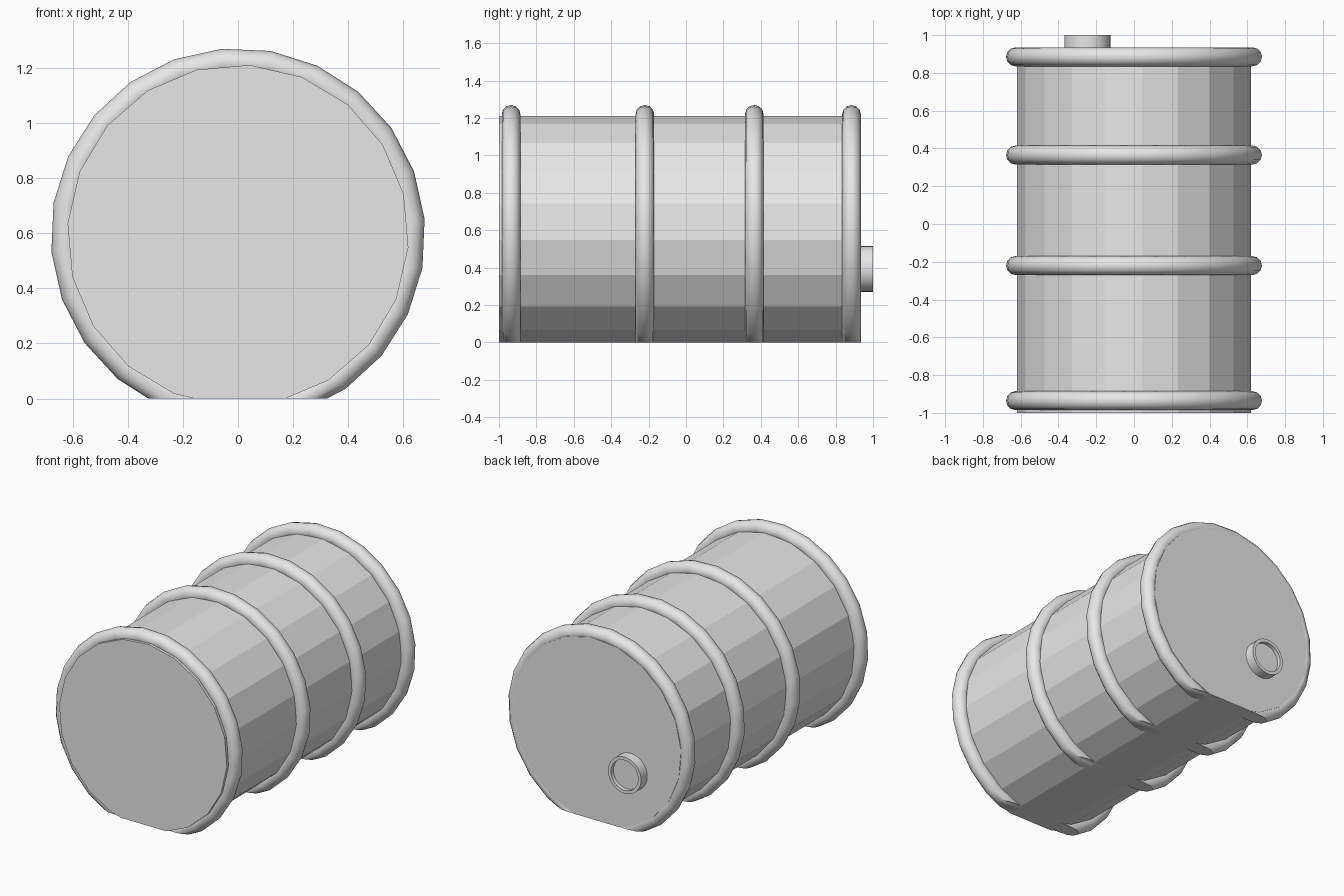
import bpy, bmesh
from math import radians, pi
from mathutils import Matrix, Vector

if "Cube" in bpy.data.objects:
    bpy.data.objects.remove(bpy.data.objects["Cube"], do_unlink=True)

AXIS_Z = 0.592   # height of the barrel's axis

grey = bpy.data.materials.new("plain grey")
grey.use_nodes = True
grey.diffuse_color = (0.8, 0.8, 0.8, 1)
grey.node_tree.nodes["Principled BSDF"].inputs["Base Color"].default_value = (0.8, 0.8, 0.8, 1)


def lathe(name, profile, sides, start, x=0, z=AXIS_Z, closed=False, smooth=None):
    """Spin (radius, y) points round the y axis, then trim flat at the ground."""
    bm = bmesh.new()
    verts = [bm.verts.new((r, y, 0)) for r, y in profile]
    pairs = list(zip(verts, verts[1:]))
    if closed:
        pairs.append((verts[-1], verts[0]))
    edges = [bm.edges.new(p) for p in pairs]
    bmesh.ops.rotate(bm, verts=verts, cent=(0, 0, 0), matrix=Matrix.Rotation(-radians(start), 3, 'Y'))
    bmesh.ops.spin(bm, geom=verts + edges, cent=(0, 0, 0), axis=(0, 1, 0), angle=2 * pi, steps=sides)
    bmesh.ops.remove_doubles(bm, verts=bm.verts[:], dist=0.0005)
    bmesh.ops.translate(bm, verts=bm.verts[:], vec=(x, 0, z))
    cut = bmesh.ops.bisect_plane(bm, geom=bm.verts[:] + bm.edges[:] + bm.faces[:], dist=1e-5,
                                 plane_co=(0, 0, 0), plane_no=(0, 0, -1), clear_outer=True)
    rim = [e for e in cut["geom_cut"] if isinstance(e, bmesh.types.BMEdge)]
    if rim:
        bmesh.ops.contextual_create(bm, geom=rim)
    bmesh.ops.recalc_face_normals(bm, faces=bm.faces[:])
    mesh = bpy.data.meshes.new(name)
    bm.to_mesh(mesh)
    bm.free()
    mesh.materials.append(grey)
    obj = bpy.data.objects.new(name, mesh)
    bpy.context.collection.objects.link(obj)
    if smooth:
        bpy.ops.object.select_all(action='DESELECT')
        obj.select_set(True)
        bpy.context.view_layer.objects.active = obj
        bpy.ops.object.shade_smooth_by_angle(angle=radians(smooth))
    return obj


# Drum with closed ends
lathe("barrel_body", [(0, -1), (0.62, -1), (0.62, 0.935), (0, 0.935)], 20, 14)

# Rounded hoops
hoop = [Vector((0.05, 0)) for _ in range(12)]
for i, v in enumerate(hoop):
    v.rotate(Matrix.Rotation(2 * pi * i / 12, 2))
for i, y in enumerate((-0.935, -0.22, 0.365, 0.885)):
    lathe(f"hoop_{i + 1}", [(0.63 + v.x, y + v.y) for v in hoop], 24, 5, closed=True, smooth=35)

# Short spout with a recessed lid on the back end
lathe("spout", [(0.122, 0.92), (0.122, 1), (0.1, 1), (0.1, 0.975), (0, 0.975)],
      32, 0, x=-0.247, z=0.393, smooth=30)
